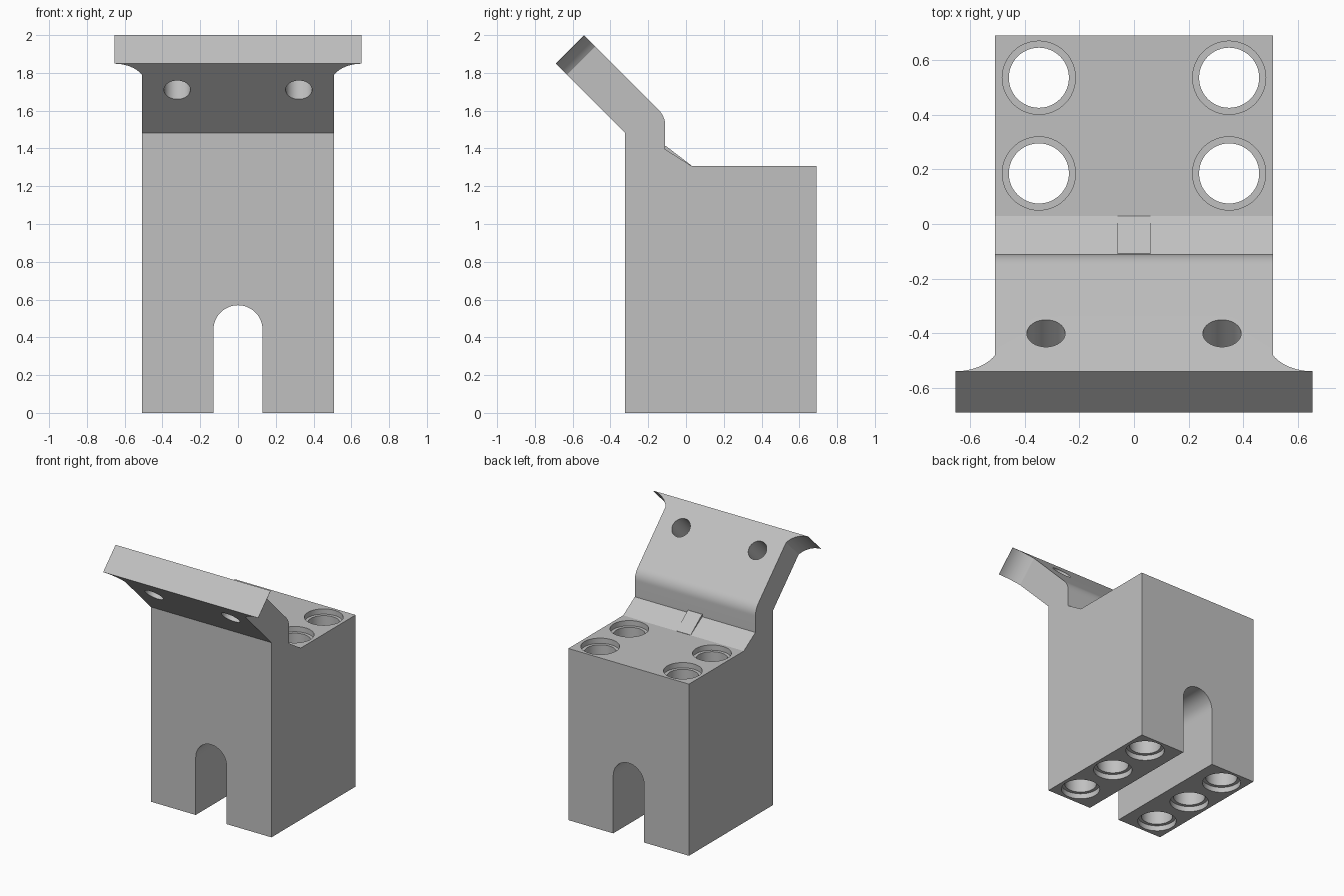
import bpy, bmesh
from math import sin, cos, pi, radians, sqrt
from mathutils import Matrix, Vector

if "Cube" in bpy.data.objects:
    bpy.data.objects.remove(bpy.data.objects["Cube"], do_unlink=True)

grey = bpy.data.materials.new("plain grey")
grey.use_nodes = True
colour = (0.53, 0.53, 0.53, 1)
grey.diffuse_color = colour
grey.node_tree.nodes["Principled BSDF"].inputs["Base Color"].default_value = colour


def finish(name, bm, matrix):
    bmesh.ops.recalc_face_normals(bm, faces=bm.faces)
    mesh = bpy.data.meshes.new(name)
    bm.transform(matrix)
    bmesh.ops.recalc_face_normals(bm, faces=bm.faces)
    bm.to_mesh(mesh)
    bm.free()
    mesh.materials.append(grey)
    obj = bpy.data.objects.new(name, mesh)
    bpy.context.collection.objects.link(obj)
    return obj


def frame(u, v, w, origin=(0, 0, 0)):
    """Matrix that sends local axes to u, v, w."""
    m = Matrix((u, v, w)).transposed().to_4x4()
    m.translation = Vector(origin)
    return m


def prism(name, outline, half, matrix):
    """Outline in the local xy plane, extruded both ways along local z."""
    bm = bmesh.new()
    low = [bm.verts.new((x, y, -half)) for x, y in outline]
    high = [bm.verts.new((x, y, half)) for x, y in outline]
    bm.faces.new(low)
    bm.faces.new(high)
    n = len(outline)
    for i in range(n):
        j = (i + 1) % n
        bm.faces.new((low[i], low[j], high[j], high[i]))
    return finish(name, bm, matrix)


def lathe(name, steps, matrix, sides=48):
    """Stack of (radius, height) rings around local z, capped at both ends."""
    bm = bmesh.new()
    rings = [[bm.verts.new((r * cos(2 * pi * i / sides), r * sin(2 * pi * i / sides), z))
              for i in range(sides)] for r, z in steps]
    for a, b in zip(rings, rings[1:]):
        for i in range(sides):
            j = (i + 1) % sides
            bm.faces.new((a[i], a[j], b[j], b[i]))
    bm.faces.new(rings[0])
    bm.faces.new(rings[-1])
    return finish(name, bm, matrix)


def cut(target, cutter):
    mod = target.modifiers.new("cut", "BOOLEAN")
    mod.operation = "DIFFERENCE"
    mod.solver = "EXACT"
    mod.object = cutter
    bpy.context.view_layer.objects.active = target
    bpy.ops.object.modifier_apply(modifier=mod.name)
    bpy.data.objects.remove(cutter, do_unlink=True)


HALF, WIDE = 0.508, 0.653
TOP = 1.307
side_on = frame((0, 1, 0), (0, 0, 1), (1, 0, 0))

# Side profile: block, sloped step, rounded bend and leaning plate
bend_r = 0.12
bend = [(-0.11 - bend_r + bend_r * cos(a), 1.52 + bend_r * sin(a))
        for a in [radians(45) * i / 8 for i in range(9)]]
profile = [(-0.323, 0), (0.69, 0), (0.69, TOP), (0.03, TOP), (-0.11, 1.395)]
profile += bend + [(-0.54, 2), (-0.69, 1.85), (-0.323, 1.483)]
body = prism("mounting_block", profile, WIDE, side_on)

# Trim both sides, leaving a concave flare at the plate's end
k = 1 / sqrt(2)
flare_r, reach = 0.168, WIDE - HALF
end_angle = math_end = 1.04
arc = [(WIDE - flare_r * sin(end_angle * i / 12) * reach / (flare_r * sin(end_angle)),
        0.002 + flare_r * (1 - cos(end_angle * i / 12))) for i in range(13)]
for side in (-1, 1):
    outline = [(side * x, s) for x, s in [(1, 0.002)] + arc + [(HALF, 4), (1, 4)]]
    cut(body, prism("side_trim", outline, 4,
                    frame((1, 0, 0), (0, k, -k), (0, k, k), (0, -0.54, 2))))

# Round-topped slot running front to back
slot_r = 0.13
slot = [(slot_r, -0.1)] + [(slot_r * cos(pi * i / 24), 0.44 + slot_r * sin(pi * i / 24))
                           for i in range(25)] + [(-slot_r, -0.1)]
cut(body, prism("slot", slot, 2, frame((1, 0, 0), (0, 0, 1), (0, -1, 0))))

# Stepped bores: two through each leg and a blind one under the plate
bore, step, deep = 0.11, 0.134, 0.04
foot = [(step, -0.1), (step, deep), (bore, deep)]
through = foot + [(bore, TOP - deep), (step, TOP - deep), (step, TOP + 0.03)]
blind = foot + [(bore, 1.1)]
for x in (-0.348, 0.348):
    for y, steps in ((0.535, through), (0.185, through), (-0.165, blind)):
        cut(body, lathe("bore", steps, Matrix.Translation((x, y, 0))))

# Fixing holes square to the leaning plate
for x in (-0.322, 0.322):
    cut(body, lathe("fixing_hole", [(0.07, -0.2), (0.07, 0.2)],
                    frame((1, 0, 0), (0, k, -k), (0, k, k), (x, -0.475, 1.785))))

# Small wedge in the middle of the sloped step
wedge = prism("locating_wedge", [(-0.14, 1.29), (0.03, 1.29), (0.03, TOP + 0.002),
                                 (-0.108, 1.414), (-0.14, 1.414)], 0.06, side_on)

for obj in (body, wedge):
    bpy.ops.object.select_all(action="DESELECT")
    obj.select_set(True)
    bpy.context.view_layer.objects.active = obj
    bpy.ops.object.shade_smooth_by_angle(angle=radians(25))
